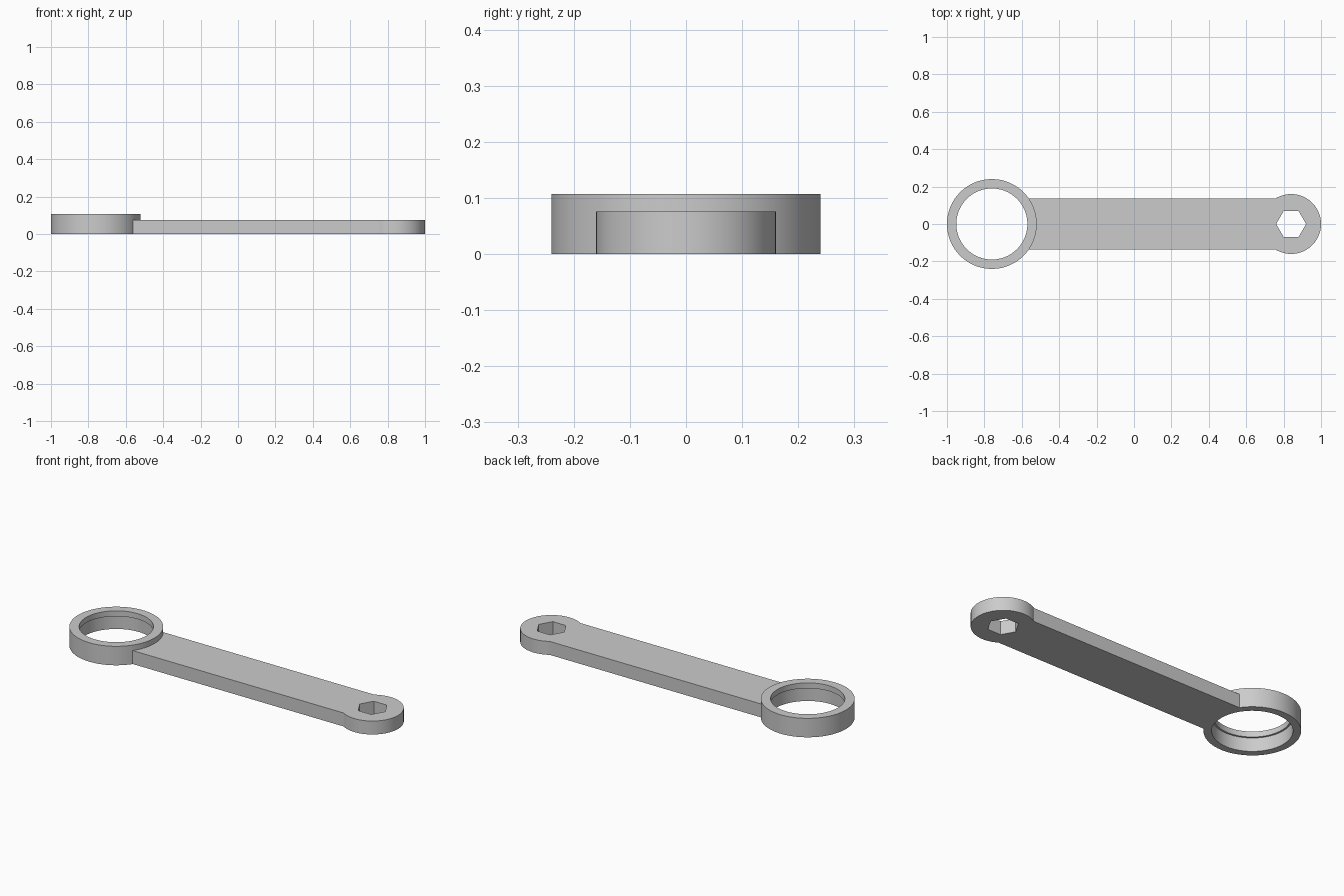
import bpy, bmesh, math
from mathutils import Vector

cube = bpy.data.objects.get("Cube")
if cube:
    bpy.data.objects.remove(cube, do_unlink=True)

RING_X, RING_R, RING_H = -0.76, 0.24, 0.107
HEAD_X, HEAD_R = 0.84, 0.16
HALF_W, THICK = 0.136, 0.076
SEGMENTS = 128

steel = bpy.data.materials.new("plain grey")
steel.use_nodes = True
grey = (0.6, 0.6, 0.6, 1)
steel.diffuse_color = grey
steel.node_tree.nodes["Principled BSDF"].inputs["Base Color"].default_value = grey


def finish(bm, name):
    bmesh.ops.recalc_face_normals(bm, faces=bm.faces)
    mesh = bpy.data.meshes.new(name)
    bm.to_mesh(mesh)
    bm.free()
    mesh.materials.append(steel)
    obj = bpy.data.objects.new(name, mesh)
    bpy.context.collection.objects.link(obj)
    bpy.ops.object.select_all(action='DESELECT')
    obj.select_set(True)
    bpy.context.view_layer.objects.active = obj
    bpy.ops.object.shade_smooth_by_angle(angle=math.radians(30))
    return obj


def arc(cx, r, start, end, steps):
    angles = [start + (end - start) * i / steps for i in range(steps + 1)]
    return [Vector((cx + r * math.cos(a), r * math.sin(a), 0)) for a in angles]


def add_loop(bm, points):
    verts = [bm.verts.new(p) for p in points]
    return [bm.edges.new((a, b)) for a, b in zip(verts, verts[1:] + verts[:1])]


# Ring: stepped section with a narrower lip at the top, spun around its axis
bm = bmesh.new()
section = [(RING_R, 0), (RING_R, RING_H), (0.19, RING_H), (0.19, THICK), (0.2, THICK), (0.2, 0)]
edges = add_loop(bm, [Vector((RING_X + r, 0, z)) for r, z in section])
bmesh.ops.spin(bm, geom=bm.verts[:] + edges, cent=(RING_X, 0, 0), axis=(0, 0, 1),
               angle=math.tau, steps=SEGMENTS, use_merge=True)
bmesh.ops.remove_doubles(bm, verts=bm.verts, dist=0.0001)
finish(bm, "ring")

# Handle with round head: flat outline hugging the ring, with a hexagonal hole
bm = bmesh.new()
seat_r = RING_R - 0.002
seat = math.asin(HALF_W / seat_r)
neck = math.pi - math.asin(HALF_W / HEAD_R)
outline = arc(RING_X, seat_r, seat, -seat, 24) + arc(HEAD_X, HEAD_R, -neck, neck, 88)
hexagon = arc(HEAD_X, 0.08, 0, math.tau, 6)[:-1]
edges = add_loop(bm, outline) + add_loop(bm, hexagon)
bmesh.ops.triangle_fill(bm, edges=edges, use_beauty=True)
top = bmesh.ops.extrude_face_region(bm, geom=bm.faces[:], use_keep_orig=True)
bmesh.ops.translate(bm, vec=(0, 0, THICK),
                    verts=[g for g in top["geom"] if isinstance(g, bmesh.types.BMVert)])
finish(bm, "handle_and_head")
